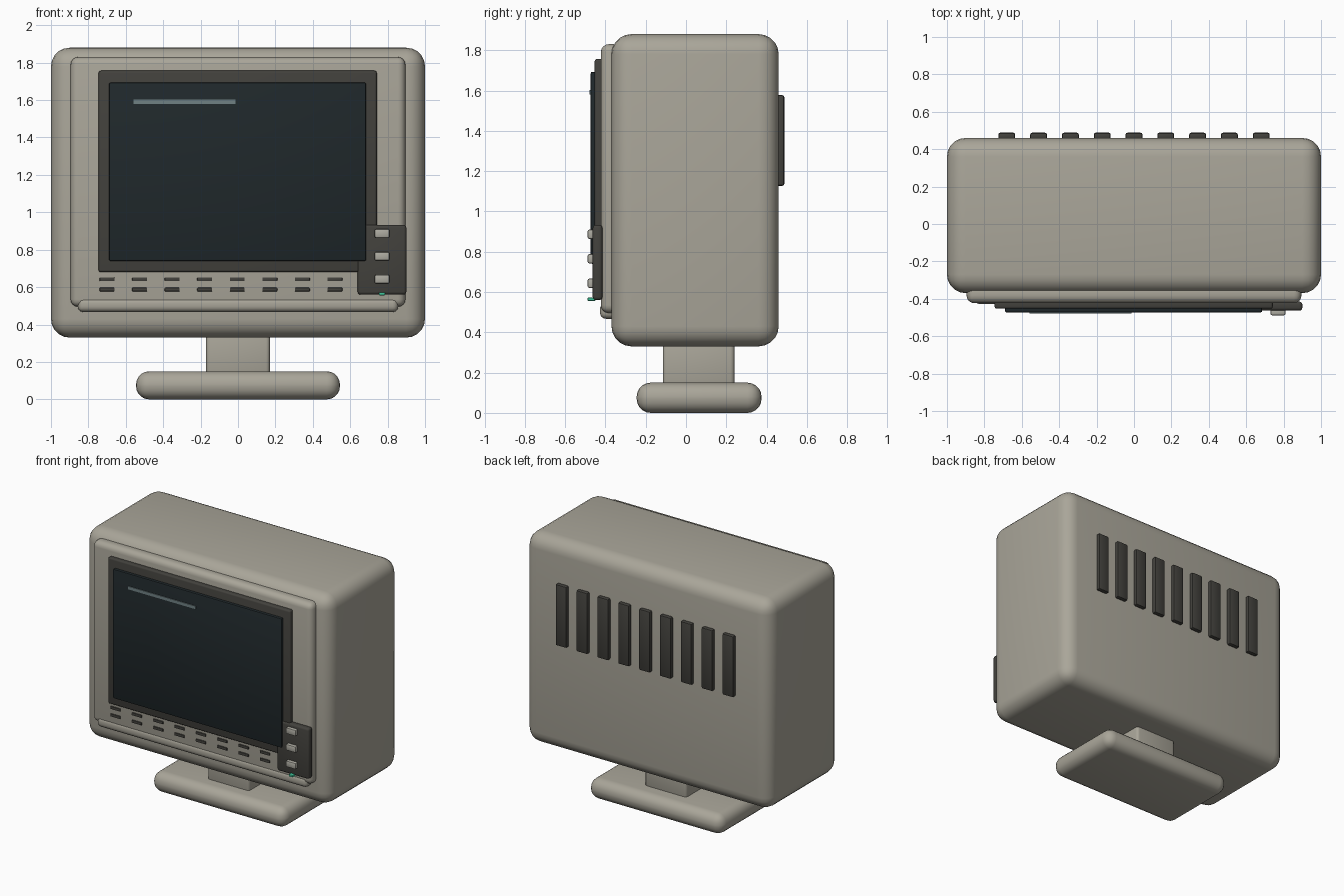
import bpy

if "Cube" in bpy.data.objects:
    bpy.data.objects.remove(bpy.data.objects["Cube"])


def material(name, rgb):
    m = bpy.data.materials.new(name)
    m.diffuse_color = (*rgb, 1)
    m.use_nodes = True
    m.node_tree.nodes["Principled BSDF"].inputs["Base Color"].default_value = m.diffuse_color
    return m


BEIGE = material("beige_plastic", (0.40, 0.38, 0.32))
LIGHT = material("button_plastic", (0.42, 0.41, 0.36))
DARK = material("dark_plastic", (0.055, 0.053, 0.046))
GLASS = material("screen_glass", (0.014, 0.021, 0.024))
GLINT = material("screen_glint", (0.16, 0.22, 0.23))
GREEN = material("green_light", (0.05, 0.55, 0.32))


def box(name, x, y, z, mat, bevel=0.0, segments=4):
    """Rounded box from (min, max) ranges on each axis."""
    ranges = (x, y, z)
    bpy.ops.mesh.primitive_cube_add(size=1, location=[(a + b) / 2 for a, b in ranges])
    ob = bpy.context.object
    ob.name = name
    ob.scale = [b - a for a, b in ranges]
    bpy.ops.object.transform_apply(location=False, rotation=False, scale=True)
    ob.data.materials.append(mat)
    if bevel:
        mod = ob.modifiers.new("rounding", 'BEVEL')
        mod.width = bevel
        mod.segments = segments
        bpy.ops.object.modifier_apply(modifier=mod.name)
        bpy.ops.object.shade_smooth_by_angle()
    return ob


# Stand
box("base", (-0.545, 0.545), (-0.245, 0.375), (0, 0.15), BEIGE, 0.07, 5)
box("neck", (-0.17, 0.17), (-0.115, 0.24), (0.13, 0.36), BEIGE, 0.02, 3)

# Case and front panel
box("case", (-1, 1), (-0.37, 0.46), (0.33, 1.88), BEIGE, 0.1, 5)
box("front_panel", (-0.895, 0.895), (-0.423, -0.32), (0.495, 1.83), BEIGE, 0.04)
box("lower_lip", (-0.857, 0.857), (-0.427, -0.34), (0.467, 0.545), BEIGE, 0.03)

# Screen
box("screen_frame", (-0.745, 0.742), (-0.453, -0.40), (0.68, 1.757), DARK, 0.012, 3)
box("screen", (-0.69, 0.685), (-0.473, -0.43), (0.74, 1.693), GLASS, 0.008, 2)
box("screen_glint", (-0.56, -0.013), (-0.479, -0.47), (1.58, 1.602), GLINT)

# Control panel with buttons and power light
box("control_panel", (0.64, 0.90), (-0.463, -0.415), (0.56, 0.933), DARK, 0.015, 3)
for i in range(3):
    z = 0.887 - i * 0.122
    box(f"button_{i + 1}", (0.73, 0.81), (-0.488, -0.455), (z - 0.023, z + 0.023), LIGHT, 0.008, 2)
box("power_light", (0.754, 0.786), (-0.488, -0.45), (0.556, 0.572), GREEN, 0.003, 2)

# Two rows of slots below the screen
for row, z in enumerate((0.642, 0.587)):
    for i in range(8):
        x = -0.70 + i * 0.174
        box(f"front_slot_{row + 1}_{i + 1}", (x - 0.04, x + 0.04), (-0.432, -0.41),
            (z - 0.01, z + 0.01), DARK, 0.004, 2)

# Vents on the back
for i in range(9):
    x = -0.68 + i * 0.17
    box(f"back_vent_{i + 1}", (x - 0.045, x + 0.045), (0.45, 0.488), (1.127, 1.577), DARK, 0.01, 2)
